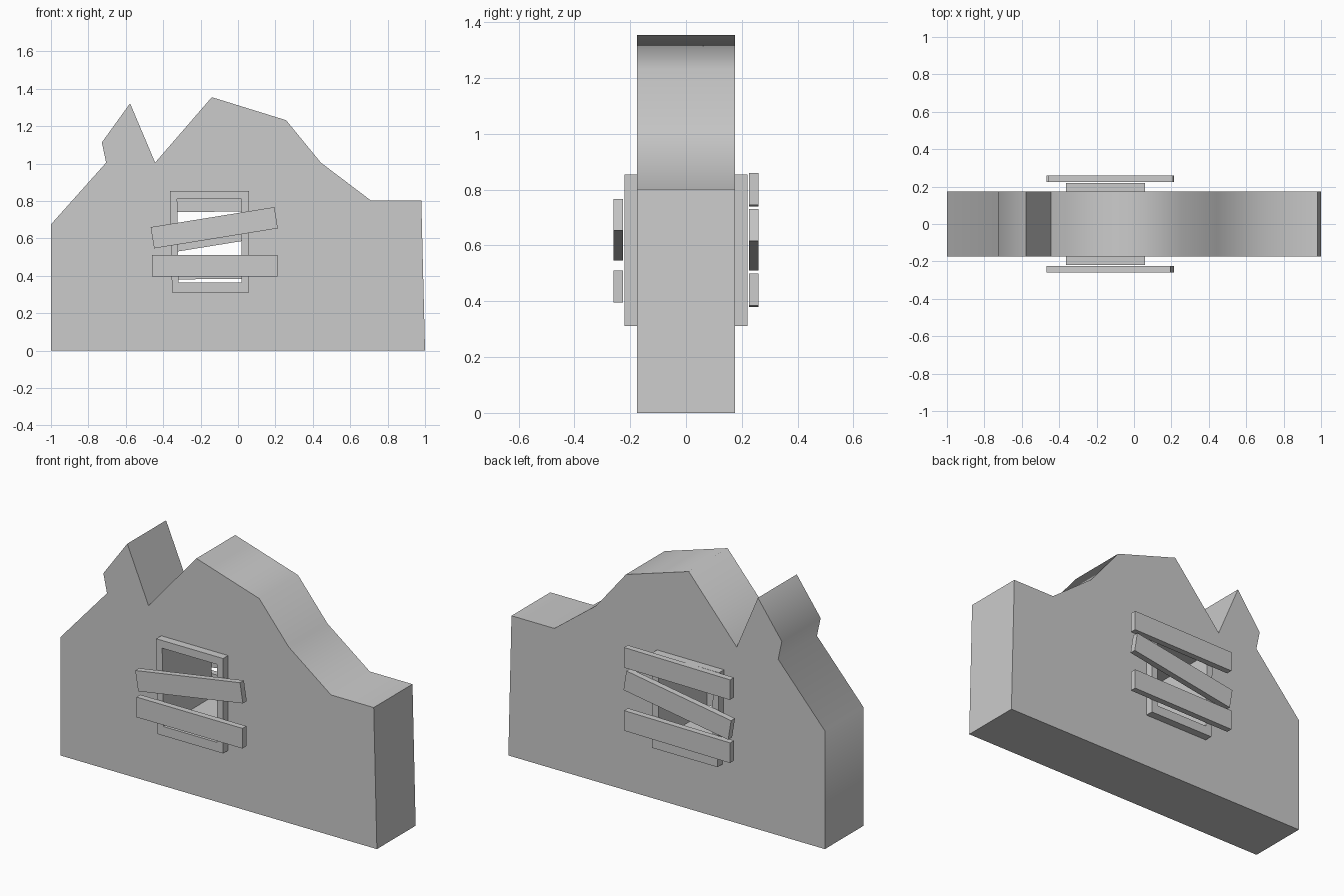
import bpy, bmesh, math

if "Cube" in bpy.data.objects:
    bpy.data.objects.remove(bpy.data.objects["Cube"])


def slab(name, loops, y0, y1):
    """Extrude an (x, z) outline, with optional hole loops, from y0 to y1."""
    bm = bmesh.new()
    edges = []
    for loop in loops:
        vs = [bm.verts.new((x, y0, z)) for x, z in loop]
        edges += [bm.edges.new((vs[i - 1], vs[i])) for i in range(len(vs))]
    bmesh.ops.triangle_fill(bm, edges=edges, use_beauty=True, use_dissolve=False)
    ext = bmesh.ops.extrude_face_region(bm, geom=bm.faces[:], use_keep_orig=True)
    moved = [v for v in ext["geom"] if isinstance(v, bmesh.types.BMVert)]
    bmesh.ops.translate(bm, verts=moved, vec=(0, y1 - y0, 0))
    bmesh.ops.recalc_face_normals(bm, faces=bm.faces[:])
    mesh = bpy.data.meshes.new(name)
    bm.to_mesh(mesh)
    bm.free()
    ob = bpy.data.objects.new(name, mesh)
    bpy.context.collection.objects.link(ob)
    return ob


def board(name, x, z, tilt, y0, y1, length=0.67, height=0.115):
    """Plank centred at (x, z), rotated by tilt degrees in the wall plane."""
    c, s = math.cos(math.radians(tilt)), math.sin(math.radians(tilt))
    pts = [(a * length / 2, b * height / 2)
           for a, b in ((-1, -1), (1, -1), (1, 1), (-1, 1))]
    return slab(name, [[(x + u * c - v * s, z + u * s + v * c) for u, v in pts]], y0, y1)


# Ruined wall with a window opening
outline = [(-1, 0), (1, 0), (0.98, 0.803), (0.71, 0.803), (0.443, 1.005),
           (0.257, 1.232), (-0.14, 1.355), (-0.443, 1.005), (-0.577, 1.322),
           (-0.728, 1.113), (-0.705, 1.005), (-1, 0.675)]
opening = [(-0.318, 0.365), (0.02, 0.365), (0.02, 0.81), (-0.325, 0.81)]
wall = slab("wall", [outline, opening], -0.175, 0.175)
bpy.context.view_layer.objects.active = wall
wall.select_set(True)
bpy.ops.object.shade_smooth_by_angle(angle=math.radians(70))

# Window frames on both faces
rim = [(-0.353, 0.312), (0.06, 0.312), (0.06, 0.854), (-0.363, 0.854)]
for side, name in ((-1, "front_frame"), (1, "back_frame")):
    slab(name, [rim, opening], side * 0.175, side * 0.22)

# Planks nailed across the window
board("front_board_tilted", -0.127, 0.657, 9.2, -0.26, -0.225)
board("front_board_level", -0.125, 0.453, 0, -0.26, -0.225)
board("back_board_top", -0.125, 0.8, 0.5, 0.225, 0.26)
board("back_board_tilted", -0.127, 0.62, 9.2, 0.225, 0.26)
board("back_board_bottom", -0.125, 0.44, 0.5, 0.225, 0.26)
